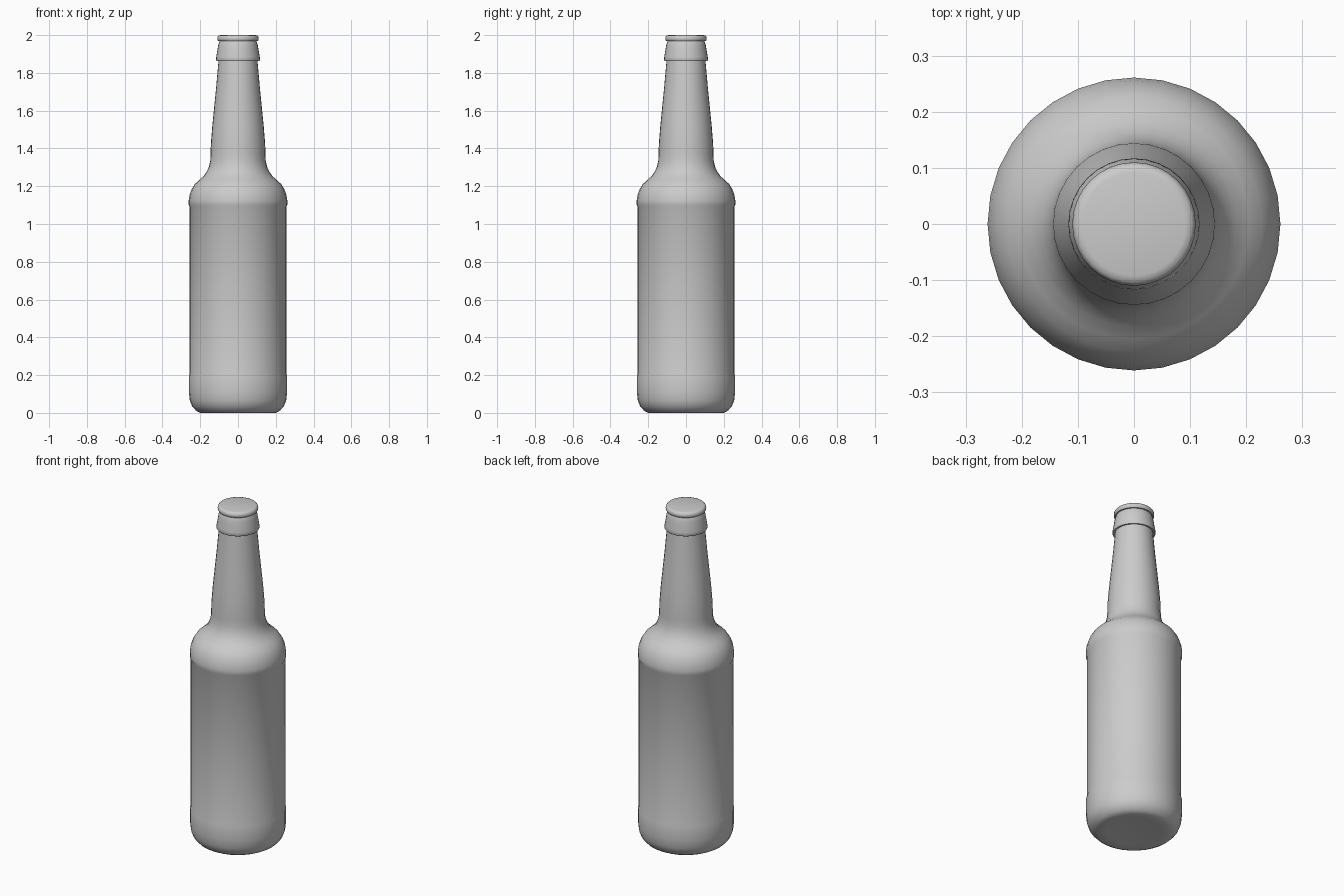
import bpy, bmesh
from math import cos, sin, tau, radians

if "Cube" in bpy.data.objects:
    bpy.data.objects.remove(bpy.data.objects["Cube"])

SIDES = 32


def lathe(name, profile, sharp_angle=50):
    """Revolve (radius, height) points around z; radius 0 makes a pole."""
    bm = bmesh.new()
    rings = []
    for r, z in profile:
        if r == 0:
            rings.append([bm.verts.new((0, 0, z))] * SIDES)
        else:
            rings.append([bm.verts.new((r * cos(tau * i / SIDES), r * sin(tau * i / SIDES), z))
                          for i in range(SIDES)])
    for low, high in zip(rings, rings[1:]):
        for i in range(SIDES):
            j = (i + 1) % SIDES
            quad = [low[i], low[j], high[j], high[i]]
            bm.faces.new(list(dict.fromkeys(quad)))
    bmesh.ops.recalc_face_normals(bm, faces=bm.faces)
    mesh = bpy.data.meshes.new(name)
    bm.to_mesh(mesh)
    bm.free()
    obj = bpy.data.objects.new(name, mesh)
    bpy.context.collection.objects.link(obj)
    bpy.ops.object.select_all(action='DESELECT')
    obj.select_set(True)
    bpy.context.view_layer.objects.active = obj
    bpy.ops.object.shade_smooth_by_angle(angle=radians(sharp_angle))
    return obj


# Bottle: base, recessed label panel, shoulder, tapered neck
lathe("bottle_body", [
    (0, 0.008), (0.15, 0.006), (0.2, 0), (0.222, 0.012), (0.243, 0.035), (0.255, 0.065),
    (0.26, 0.11), (0.26, 0.195), (0.256, 0.21),
    (0.256, 1.09), (0.261, 1.10), (0.261, 1.125), (0.256, 1.155), (0.245, 1.185),
    (0.228, 1.212), (0.205, 1.233), (0.182, 1.254), (0.165, 1.278), (0.154, 1.303),
    (0.147, 1.335), (0.145, 1.37), (0.144, 1.42), (0.136, 1.52), (0.126, 1.62),
    (0.115, 1.73), (0.108, 1.81), (0.103, 1.865)])

# Flared collar under the lip
lathe("neck_collar", [
    (0.103, 1.865), (0.114, 1.863), (0.117, 1.868), (0.115, 1.885), (0.109, 1.92),
    (0.105, 1.945), (0.100, 1.963), (0.097, 1.968)])

# Rounded lip with closed top
lathe("top_lip", [
    (0.097, 1.968), (0.104, 1.968), (0.109, 1.974), (0.110, 1.982), (0.108, 1.991),
    (0.103, 1.997), (0.092, 2.0), (0, 2.0)])
